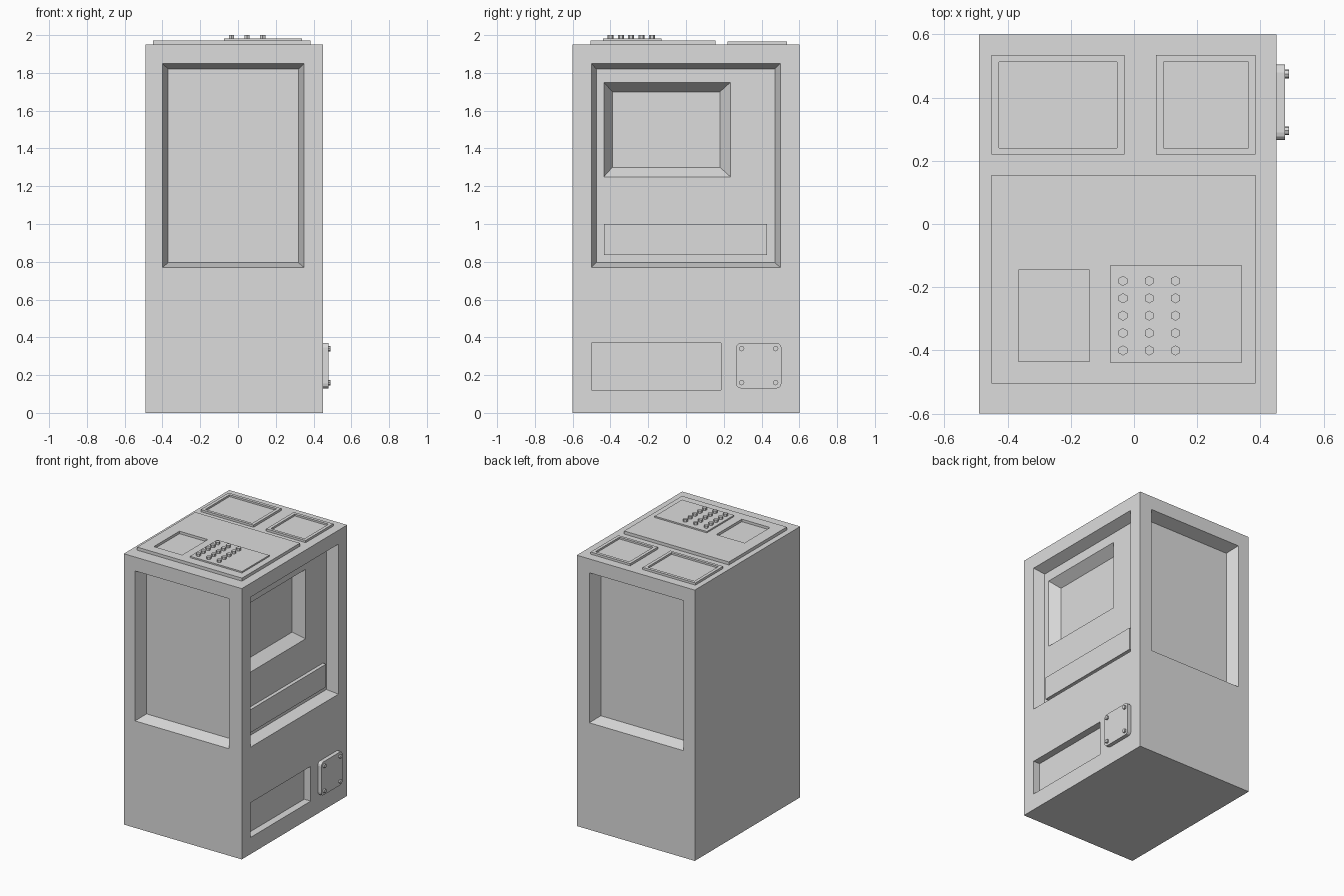
import bpy
import bmesh
import math
from mathutils import Matrix

default = bpy.data.objects.get("Cube")
if default:
    bpy.data.objects.remove(default, do_unlink=True)

grey = bpy.data.materials.new("plain_grey")
grey.use_nodes = True
grey.diffuse_color = (0.72, 0.72, 0.72, 1)
grey.node_tree.nodes["Principled BSDF"].inputs["Base Color"].default_value = (0.72, 0.72, 0.72, 1)


def make_object(name, bm):
    bmesh.ops.recalc_face_normals(bm, faces=bm.faces)
    mesh = bpy.data.meshes.new(name)
    bm.to_mesh(mesh)
    bm.free()
    mesh.materials.append(grey)
    obj = bpy.data.objects.new(name, mesh)
    bpy.context.collection.objects.link(obj)
    return obj


def place(axis, u, v, w):
    """Point at (u, v) on the plane facing the axis, at height w along it."""
    return {"x": (w, u, v), "y": (u, w, v), "z": (u, v, w)}[axis]


def block(name, axis, rect, low, high, end_rect=None, corner=0):
    """Box, or tapered box when end_rect differs; rects are (u0, u1, v0, v1)."""
    bm = bmesh.new()
    rings = []
    for (u0, u1, v0, v1), w in ((rect, low), (end_rect or rect, high)):
        rings.append([bm.verts.new(place(axis, u, v, w))
                      for u, v in ((u0, v0), (u1, v0), (u1, v1), (u0, v1))])
        bm.faces.new(rings[-1])
    for i in range(4):
        j = (i + 1) % 4
        bm.faces.new((rings[0][i], rings[0][j], rings[1][j], rings[1][i]))
    if corner:
        edges = [bm.edges.get((a, b)) for a, b in zip(*rings)]
        bmesh.ops.bevel(bm, geom=edges, offset=corner, segments=3, profile=0.5, affect="EDGES")
    return make_object(name, bm)


def recess(target, axis, outer, surface, floor, inner=None):
    """Cut a pocket from the surface down to the floor, sloping to the inner rect."""
    inner = inner or outer
    extra = 0.2
    mouth = [o + (o - i) * extra for o, i in zip(outer, inner)]
    start = surface + (surface - floor) * extra
    cutter = block("cutter", axis, mouth, start, floor, inner)
    cutter.hide_render = True
    mod = target.modifiers.new("pocket", "BOOLEAN")
    mod.operation = "DIFFERENCE"
    mod.solver = "EXACT"
    mod.object = cutter
    bpy.context.view_layer.update()
    graph = bpy.context.evaluated_depsgraph_get()
    result = bpy.data.meshes.new_from_object(target.evaluated_get(graph))
    target.modifiers.clear()
    target.data = result
    bpy.data.objects.remove(cutter, do_unlink=True)


def studs(name, axis, us, vs, low, high, radius, sides):
    """Grid of small prisms standing along the axis."""
    bm = bmesh.new()
    turn = Matrix.Rotation(math.pi / 2, 4, "Y") if axis == "x" else Matrix.Identity(4)
    for u in us:
        for v in vs:
            centre = Matrix.Translation(place(axis, u, v, (low + high) / 2))
            bmesh.ops.create_cone(bm, cap_ends=True, segments=sides, radius1=radius,
                                  radius2=radius, depth=high - low, matrix=centre @ turn)
    return make_object(name, bm)


# Cabinet body with front and back window recesses
LEFT, TOP, END = 0.45, 1.95, 0.6
body = block("cabinet_body", "z", (-0.49, LEFT, -END, END), 0, TOP)
window, glass = (-0.40, 0.35, 0.77, 1.85), (-0.37, 0.32, 0.795, 1.82)
for side in (-1, 1):
    recess(body, "y", window, side * END, side * (END - 0.088), glass)

# Side recess, the deeper screen inside it, and the low slot
panel_x = LEFT - 0.075
recess(body, "x", (-0.50, 0.50, 0.77, 1.85), LEFT, panel_x, (-0.475, 0.47, 0.795, 1.82))
recess(body, "x", (-0.435, 0.235, 1.25, 1.75), panel_x, panel_x - 0.07, (-0.39, 0.18, 1.30, 1.70))
recess(body, "x", (-0.50, 0.185, 0.12, 0.37), LEFT, LEFT - 0.052)

# Raised strip under the screen
block("side_strip", "x", (-0.435, 0.43, 0.835, 1.0), panel_x - 0.01, panel_x + 0.026)

# Bolted access plate
block("access_plate", "x", (0.265, 0.505, 0.13, 0.37), LEFT - 0.01, 0.478, corner=0.025)
studs("plate_bolts", "x", (0.295, 0.475), (0.16, 0.34), 0.47, 0.49, 0.014, 8)

# Control panel on top, with a sunken display
control = block("control_panel", "z", (-0.45, 0.385, -0.505, 0.155), TOP - 0.01, 1.972)
recess(control, "z", (-0.365, -0.14, -0.435, -0.145), 1.972, 1.954)

# Keypad with hexagonal buttons
block("keypad_base", "z", (-0.075, 0.34, -0.44, -0.13), 1.965, 1.982)
studs("keypad_buttons", "z", [-0.035 + 0.083 * i for i in range(3)],
      [-0.40 + 0.055 * i for i in range(5)], 1.975, 2.0, 0.016, 6)

# Framed trays at the back of the top
for name, x0, x1 in (("right_tray", -0.45, -0.03), ("left_tray", 0.07, 0.385)):
    tray = block(name, "z", (x0, x1, 0.22, 0.535), TOP - 0.01, 1.966)
    recess(tray, "z", (x0 + 0.023, x1 - 0.023, 0.24, 0.513), 1.966, 1.953)
